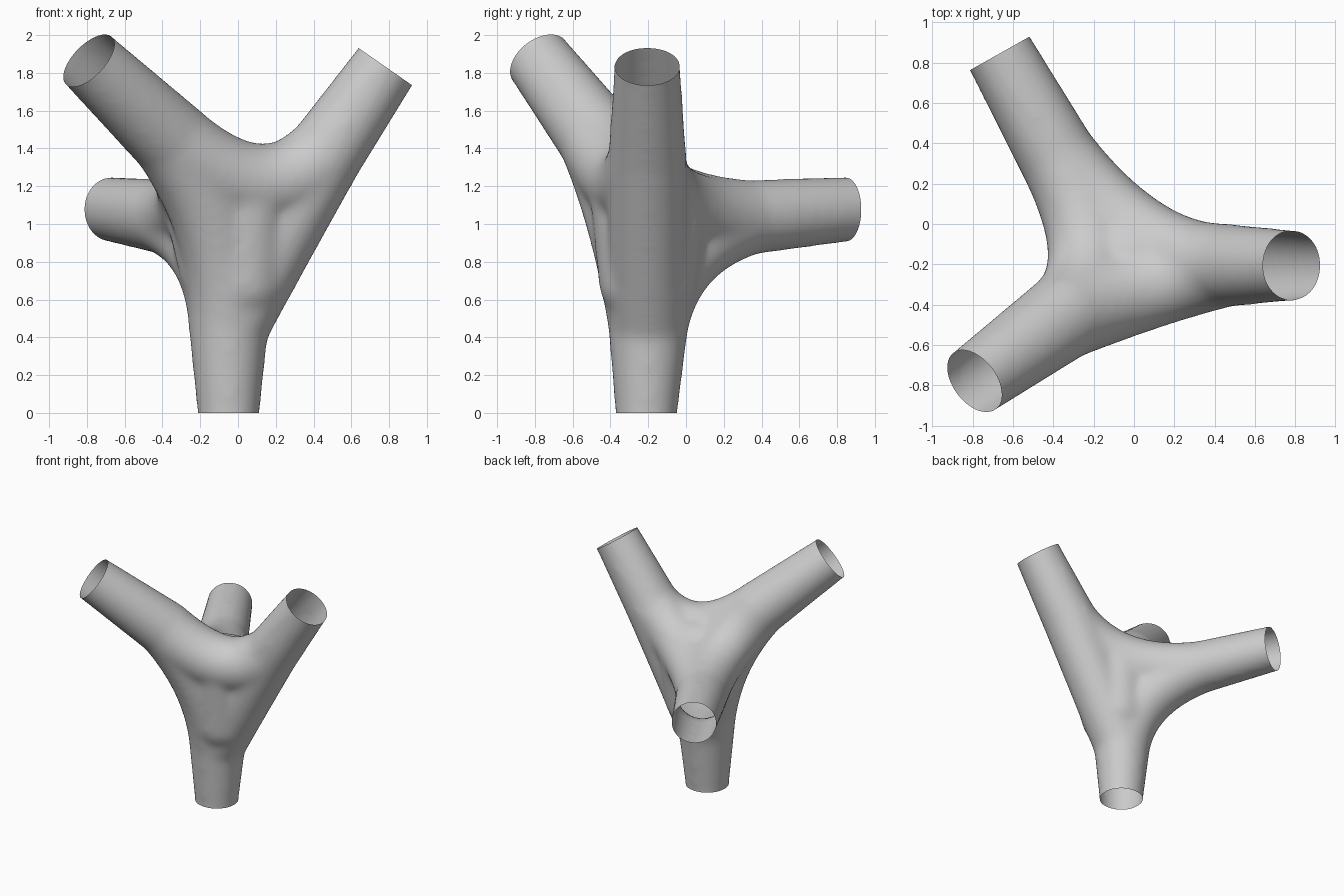
import bpy
import bmesh
from mathutils import Vector, Matrix

cube = bpy.data.objects.get("Cube")
if cube:
    bpy.data.objects.remove(cube, do_unlink=True)

grey = bpy.data.materials.new("plain_grey")
grey.use_nodes = True
COLOUR = (0.6, 0.6, 0.6, 1)
grey.diffuse_color = COLOUR
grey.node_tree.nodes["Principled BSDF"].inputs["Base Color"].default_value = COLOUR

# Each arm: open end, end radius, root near the junction, root radius
ARMS = {
    "front": (Vector((-0.79, -0.778, 1.865)), 0.179, Vector((-0.35, -0.46, 1.445)), 0.218),
    "left": (Vector((0.78, -0.205, 1.833)), 0.177, Vector((0.453, -0.205, 1.362)), 0.209),
    "back": (Vector((-0.665, 0.845, 1.078)), 0.174, Vector((-0.38, 0.335, 1.035)), 0.2),
    "stem": (Vector((-0.05, -0.21, 0.0)), 0.166, Vector((-0.05, -0.2, 0.46)), 0.214),
}
# Direction each open end faces
FACING = {
    "front": Vector((-0.633, -0.475, 0.61)),
    "left": Vector((0.57, 0, 0.82)),
    "back": Vector((-0.49, 0.87, 0)),
    "stem": Vector((0, 0, -1)),
}
# Blend between every two arms, with the point it bends toward
BLENDS = [
    ("front", "left", (0.12, -0.28, 1.03)),
    ("front", "stem", (-0.04, -0.28, 1.0)),
    ("left", "stem", (0.195, -0.205, 0.905)),
    ("back", "stem", (-0.085, -0.11, 0.9)),
    ("front", "back", (-0.08, -0.23, 1.06)),
    ("left", "back", (0.03, -0.2, 1.03)),
]
# Webs filling the hollows between three arms: top, bottom, radius
WEBS = [
    ((0.05, -0.285, 1.15), (0.03, -0.24, 0.7), 0.225),
    ((0.06, -0.1, 1.1), (0.03, -0.15, 0.7), 0.215),
    ((-0.19, -0.16, 1.12), (-0.1, -0.19, 0.75), 0.21),
    ((0.0, -0.17, 1.13), (0.04, -0.2, 1.0), 0.24),
]

bm = bmesh.new()


def sweep(a, mid, b, ra, rb):
    """Run a ball along a bent path from a to b."""
    steps = max(2, round((b - a).length / 0.035))
    for i in range(steps + 1):
        t = i / steps
        point = a.lerp(mid, t).lerp(mid.lerp(b, t), t)
        bmesh.ops.create_icosphere(bm, subdivisions=3, radius=ra + (rb - ra) * t,
                                   matrix=Matrix.Translation(point))


# Arms, run a little past their ends so they can be cut open
for name, (end, r_end, root, r_root) in ARMS.items():
    tip = end + FACING[name] * 0.12
    sweep(end, end.lerp(tip, 0.5), tip, r_end, r_end)
    sweep(end, end.lerp(root, 0.5), root, r_end, r_root)

# Junction
for first, second, bend in BLENDS:
    _, _, a, ra = ARMS[first]
    _, _, b, rb = ARMS[second]
    sweep(a, Vector(bend), b, ra, rb)
for top, bottom, radius in WEBS:
    a, b = Vector(top), Vector(bottom)
    sweep(a, a.lerp(b, 0.5), b, radius, radius)

mesh = bpy.data.meshes.new("joint_solid")
bm.to_mesh(mesh)
bm.free()
joint = bpy.data.objects.new("branching_joint", mesh)
bpy.context.scene.collection.objects.link(joint)

# Fuse into one skin and soften the creases
fuse = joint.modifiers.new("fuse", "REMESH")
fuse.mode = "VOXEL"
fuse.voxel_size = 0.02
soften = joint.modifiers.new("soften", "SMOOTH")
soften.factor = 0.5
soften.iterations = 28
bpy.context.view_layer.update()
graph = bpy.context.evaluated_depsgraph_get()
skin = bpy.data.meshes.new_from_object(joint.evaluated_get(graph))
joint.modifiers.clear()

# Keep only the outer skin
bm = bmesh.new()
bm.from_mesh(skin)
start = max(bm.verts, key=lambda v: v.co.z)
seen, queue = {start}, [start]
while queue:
    v = queue.pop()
    for e in v.link_edges:
        other = e.other_vert(v)
        if other not in seen:
            seen.add(other)
            queue.append(other)
bmesh.ops.delete(bm, geom=[v for v in bm.verts if v not in seen], context="VERTS")

# Cut the four ends open
for name, (end, *_) in ARMS.items():
    bmesh.ops.bisect_plane(bm, geom=bm.verts[:] + bm.edges[:] + bm.faces[:],
                           plane_co=end, plane_no=FACING[name], clear_outer=True)
for f in bm.faces:
    f.smooth = True
    f.material_index = 0
bm.to_mesh(skin)
bm.free()
skin.name = "branching_joint"
skin.materials.clear()
skin.materials.append(grey)
joint.data = skin
bpy.data.meshes.remove(mesh)
